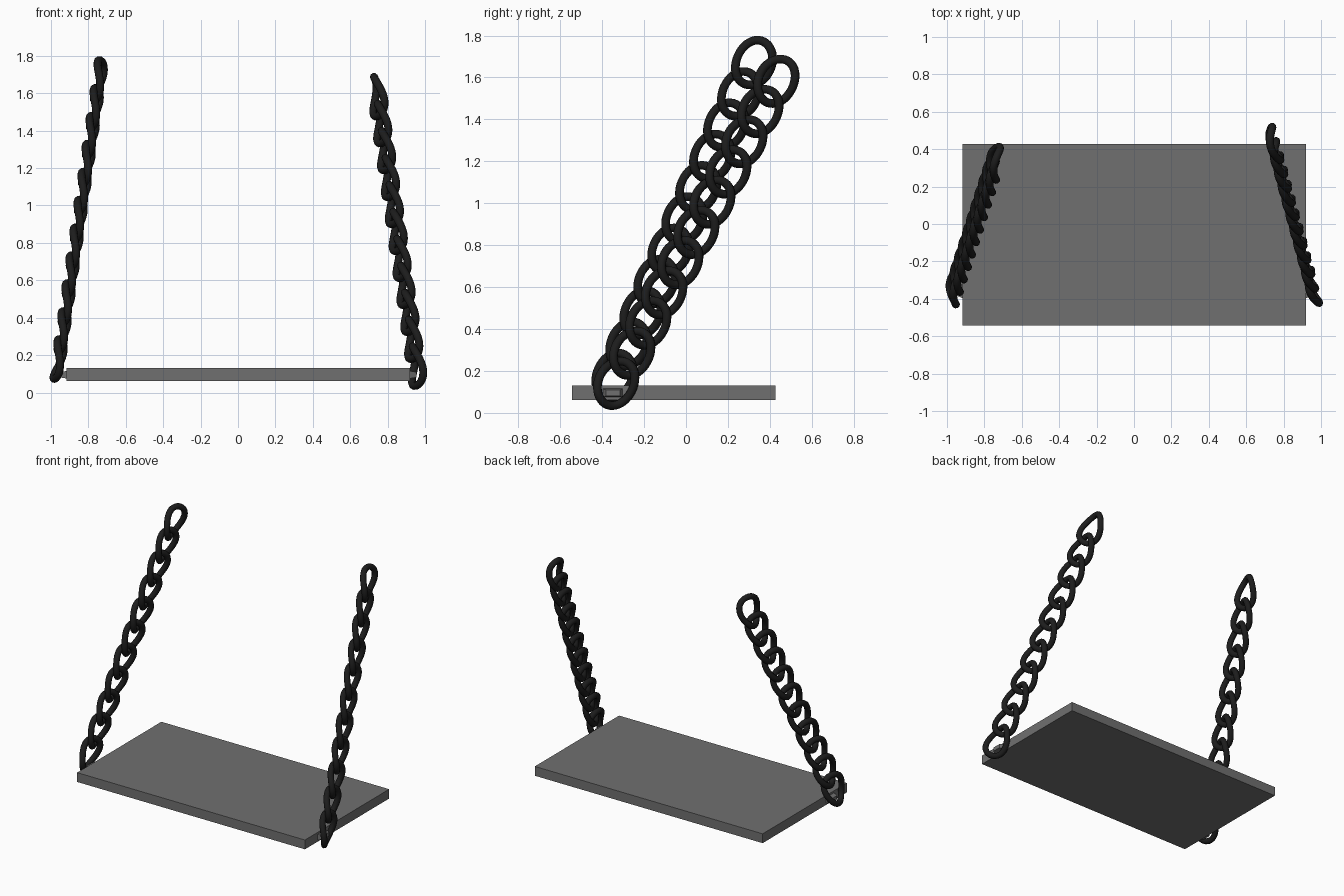
import bpy, bmesh
from math import sin, cos, pi
from mathutils import Vector

if "Cube" in bpy.data.objects:
    bpy.data.objects.remove(bpy.data.objects["Cube"])


def material(name, v):
    m = bpy.data.materials.new(name)
    m.diffuse_color = (v, v, v, 1)
    m.use_nodes = True
    m.node_tree.nodes["Principled BSDF"].inputs["Base Color"].default_value = m.diffuse_color
    return m


GREY = material("seat_grey", 0.16)
BLACK = material("chain_black", 0.012)


def box(name, lo, hi, taper=None):
    """Box from corner to corner; taper=(sign, scale) shrinks the face on that x side."""
    lo, hi = Vector(lo), Vector(hi)
    c, s = (lo + hi) / 2, hi - lo
    bm = bmesh.new()
    bmesh.ops.create_cube(bm, size=1)
    for v in bm.verts:
        k = taper[1] if taper and v.co.x * taper[0] > 0 else 1
        v.co = c + Vector((v.co.x * s.x, v.co.y * s.y * k, v.co.z * s.z * k))
    me = bpy.data.meshes.new(name)
    bm.to_mesh(me)
    bm.free()
    ob = bpy.data.objects.new(name, me)
    bpy.context.collection.objects.link(ob)
    me.materials.append(GREY)
    return ob


def chain(name, bottom, top, roll, links=11):
    """Curb chain of twisted oval links between two link centres."""
    a, b = Vector(bottom), Vector(top)
    u = (b - a).normalized()
    x = Vector((1, 0, 0))
    w = (x - u * u.dot(x)).normalized()
    v = u.cross(w)
    r, half_len, half_wid, twist, n = 0.021, 0.1115, 0.084, 0.017, 40
    cu = bpy.data.curves.new(name, 'CURVE')
    cu.dimensions = '3D'
    cu.bevel_depth = r
    cu.bevel_resolution = 3
    for i in range(links):
        c = a.lerp(b, i / (links - 1))
        sp = cu.splines.new('POLY')
        sp.points.add(n - 1)
        sp.use_cyclic_u = True
        for j, p in enumerate(sp.points):
            t = 2 * pi * j / n
            side = half_wid * sin(t)
            co = (c + u * half_len * cos(t) + v * side
                  + w * (twist * sin(2 * t) + roll * side))
            p.co = (*co, 1)
    ob = bpy.data.objects.new(name, cu)
    bpy.context.collection.objects.link(ob)
    cu.materials.append(BLACK)
    bpy.ops.object.select_all(action='DESELECT')
    ob.select_set(True)
    bpy.context.view_layer.objects.active = ob
    bpy.ops.object.convert(target='MESH')
    bpy.ops.object.shade_smooth()


# seat board
box("seat", (-0.917, -0.543, 0.062), (0.92, 0.427, 0.13))

# small tapered pegs on the seat ends that hold the lowest links
box("right_peg", (0.91, -0.40, 0.073), (0.954, -0.298, 0.117), (1, 0.65))
box("left_peg", (-0.951, -0.40, 0.073), (-0.907, -0.298, 0.117), (-1, 0.65))

# hanging chains, swung backwards
chain("left_chain", (-0.959, -0.341, 0.178), (-0.744, 0.325, 1.67), 0.0)
chain("right_chain", (0.952, -0.334, 0.142), (0.745, 0.43, 1.583), -0.2)
